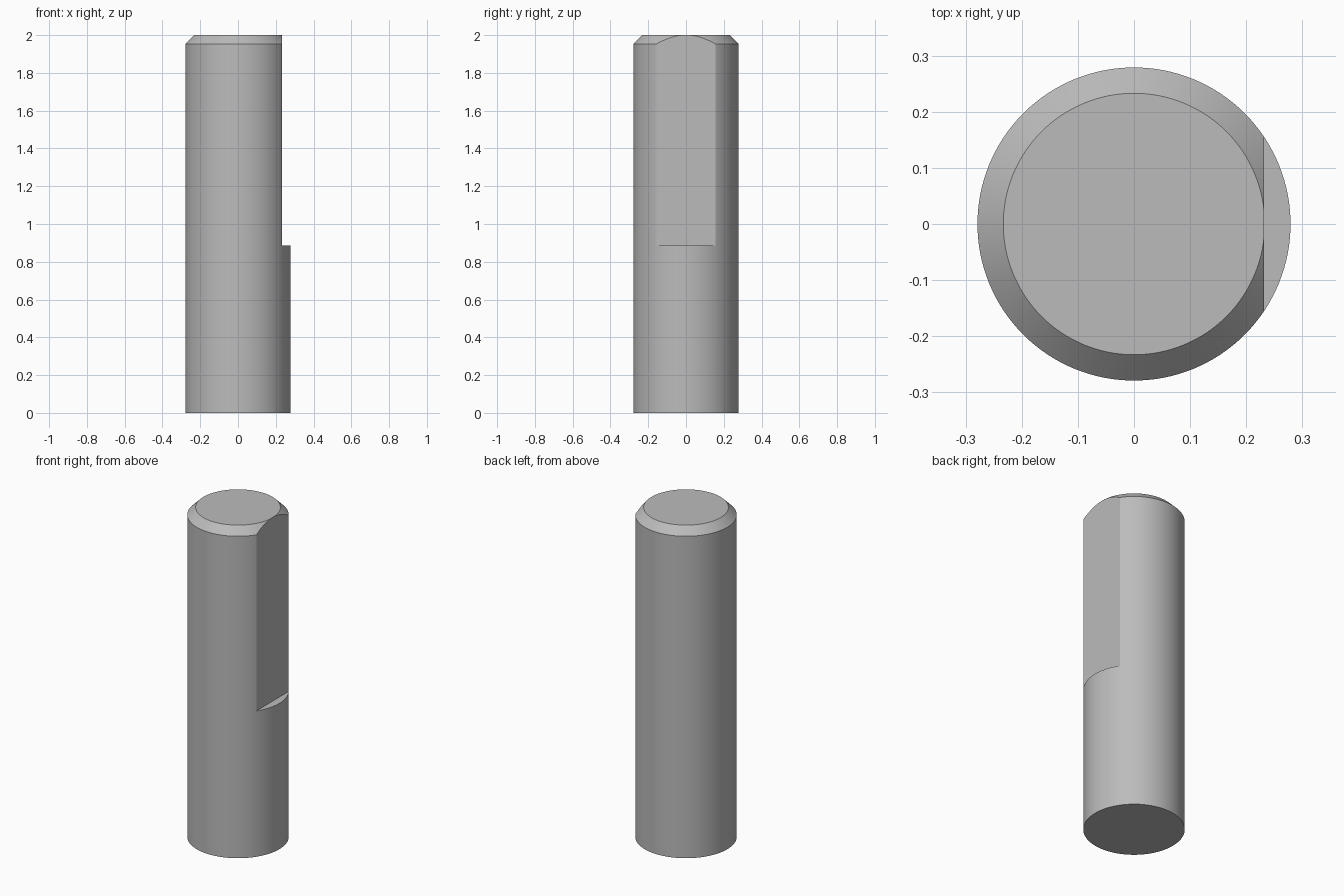
import bpy
import bmesh
import math

RADIUS = 0.279
HEIGHT = 2.0
CHAMFER = 0.046
FLAT_X = 0.232
FLAT_START = 0.885
SIDES = 128

default = bpy.data.objects.get("Cube")
if default:
    bpy.data.objects.remove(default, do_unlink=True)

# Plain steel grey
steel = bpy.data.materials.new("steel_grey")
steel.use_nodes = True
colour = (0.5, 0.5, 0.5, 1.0)
steel.diffuse_color = colour
steel.node_tree.nodes["Principled BSDF"].inputs["Base Color"].default_value = colour

# Round shaft with a chamfered top rim
bpy.ops.mesh.primitive_cylinder_add(vertices=SIDES, radius=RADIUS, depth=HEIGHT,
                                    location=(0, 0, HEIGHT / 2))
shaft = bpy.context.object
shaft.name = "shaft"
shaft.data.materials.append(steel)

bm = bmesh.new()
bm.from_mesh(shaft.data)
rim = [e for e in bm.edges if all(v.co.z > 0 for v in e.verts)]
bmesh.ops.bevel(bm, geom=rim, offset=CHAMFER, segments=1, affect='EDGES')
bm.to_mesh(shaft.data)
bm.free()

# Block that mills the flat into the upper left side
cut_height = HEIGHT - FLAT_START + 0.2
bpy.ops.mesh.primitive_cube_add(
    size=1, location=(FLAT_X + 0.25, 0, FLAT_START + cut_height / 2))
cutter = bpy.context.object
cutter.name = "flat_cutter"
cutter.scale = (0.5, 1, cut_height)
cutter.hide_render = True
cutter.data.materials.append(steel)

# Apply the cut and discard the block
bpy.ops.object.select_all(action='DESELECT')
shaft.select_set(True)
bpy.context.view_layer.objects.active = shaft
cut = shaft.modifiers.new("milled_flat", 'BOOLEAN')
cut.operation = 'DIFFERENCE'
cut.solver = 'EXACT'
cut.object = cutter
bpy.ops.object.modifier_apply(modifier=cut.name)
bpy.data.objects.remove(cutter, do_unlink=True)

# Smooth round wall, crisp machined edges
bpy.ops.object.shade_smooth_by_angle(angle=math.radians(20))
